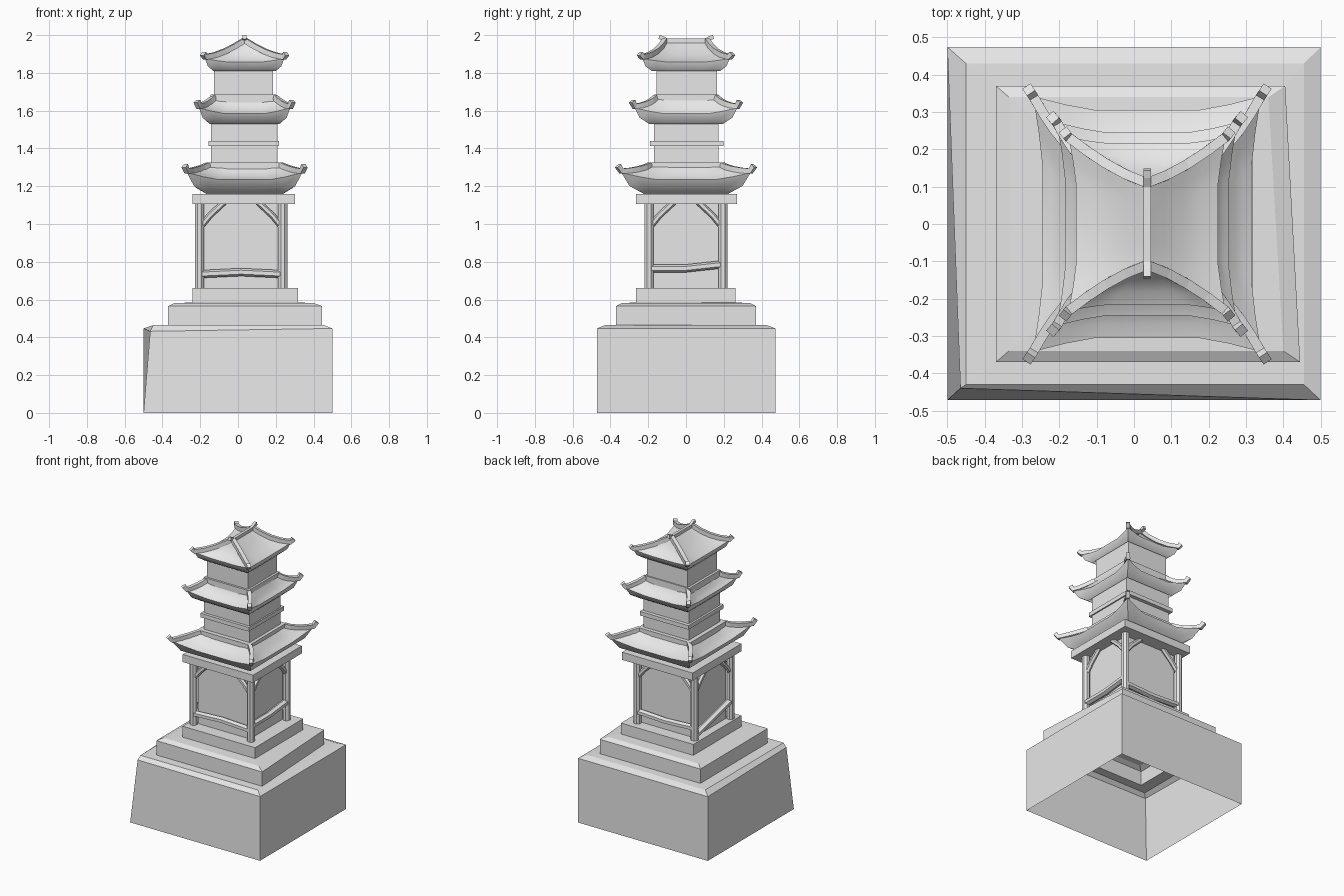
import bpy, bmesh, math
from mathutils import Vector

if "Cube" in bpy.data.objects:
    bpy.data.objects.remove(bpy.data.objects["Cube"], do_unlink=True)

GREY = (0.8, 0.8, 0.8, 1.0)
stone = bpy.data.materials.new("light_grey_stone")
stone.use_nodes = True
stone.diffuse_color = GREY
stone.node_tree.nodes["Principled BSDF"].inputs["Base Color"].default_value = GREY

CX = 0.035  # tower axis, slightly off the plinth centre


def finish(bm, name, smooth=False):
    bmesh.ops.remove_doubles(bm, verts=bm.verts, dist=0.0005)
    bmesh.ops.recalc_face_normals(bm, faces=bm.faces)
    mesh = bpy.data.meshes.new(name)
    bm.to_mesh(mesh)
    bm.free()
    mesh.materials.append(stone)
    obj = bpy.data.objects.new(name, mesh)
    bpy.context.collection.objects.link(obj)
    if smooth:
        bpy.ops.object.select_all(action='DESELECT')
        obj.select_set(True)
        bpy.context.view_layer.objects.active = obj
        bpy.ops.object.shade_smooth_by_angle(angle=math.radians(35))
    return obj


def loft(name, rings, cap_end=False, cap_start=False, smooth=False):
    bm = bmesh.new()
    loops = [[bm.verts.new(p) for p in ring] for ring in rings]
    n = len(loops[0])
    for a, b in zip(loops, loops[1:]):
        for i in range(n):
            j = (i + 1) % n
            bm.faces.new((a[i], a[j], b[j], b[i]))
    if cap_start:
        bm.faces.new(loops[0][::-1])
    if cap_end:
        bm.faces.new(loops[-1])
    return finish(bm, name, smooth)


def rect(x0, x1, y0, y1, z):
    return [Vector(p) for p in ((x0, y0, z), (x1, y0, z), (x1, y1, z), (x0, y1, z))]


def block(name, x0, x1, y0, y1, z0, z1):
    return loft(name, [rect(x0, x1, y0, y1, z0), rect(x0, x1, y0, y1, z1)], True, True)


def sweep(name, path, w, h, sides=4):
    """Beam of polygonal section along a path that is never vertical."""
    pts = [Vector(p) for p in path]
    rings = []
    for i, p in enumerate(pts):
        d = (pts[min(i + 1, len(pts) - 1)] - pts[max(i - 1, 0)]).normalized()
        side = d.cross(Vector((0, 0, 1))).normalized()
        up = side.cross(d)
        r = 0.5 / math.cos(math.pi / sides)
        ring = []
        for k in range(sides):
            a = math.tau * (k + 0.5) / sides
            ring.append(p + side * (w * r * math.cos(a)) + up * (h * r * math.sin(a)))
        rings.append(ring)
    return loft(name, rings, True, True, smooth=sides > 4)


# Hollow stepped plinth, open underneath, with one leaning corner
plinth = [
    rect(-0.5, 0.5, -0.472, 0.474, 0),
    rect(-0.5, 0.5, -0.472, 0.474, 0.447),
    rect(-0.45, 0.455, -0.43, 0.43, 0.464),
    rect(-0.37, 0.445, -0.37, 0.37, 0.465),
    rect(-0.37, 0.445, -0.37, 0.37, 0.565),
    rect(-0.335, 0.40, -0.34, 0.34, 0.582),
    rect(-0.24, 0.318, -0.266, 0.262, 0.584),
    rect(-0.24, 0.318, -0.266, 0.262, 0.66),
]
plinth[1][0] = Vector((-0.465, -0.44, 0.432))
for step in plinth[3:6]:
    step[2].x -= 0.04
loft("stepped_plinth", plinth, cap_end=True)

# Ground storey: walls, posts, cap beam
block("ground_walls", -0.185, 0.217, -0.178, 0.178, 0.65, 1.12)
block("cap_beam", -0.24, 0.302, -0.266, 0.27, 1.107, 1.16)
PX, PY = (-0.204, 0.237), (-0.196, 0.196)
for x, sx in zip(PX, ("right", "left")):
    for y, sy in zip(PY, ("front", "back")):
        post = [[Vector((x + 0.026 * math.cos(a), y + 0.026 * math.sin(a), z))
                 for a in (math.tau * (k + 0.5) / 8 for k in range(8))]
                for z in (0.655, 1.11)]
        loft(f"{sy}_{sx}_post", post, True, True, smooth=True)

# Diagonal braces and low rails on each side
corners = [Vector((PX[0], PY[0], 0)), Vector((PX[1], PY[0], 0)),
           Vector((PX[1], PY[1], 0)), Vector((PX[0], PY[1], 0))]
rails = {"front": (0.735, 0.745, 0.735), "left": (0.765, 0.765, 0.785),
         "back": (0.74, 0.73, 0.74), "right": (0.69, 0.735, 0.78)}
for i, (side, heights) in enumerate(rails.items()):
    a, b = corners[i], corners[(i + 1) % 4]
    for tag, p, q in (("start", a, b), ("end", b, a)):
        run = (q - p).normalized()
        path = [p + run * s + Vector((0, 0, z))
                for s, z in ((0.01, 0.99), (0.055, 1.045), (0.13, 1.115))]
        sweep(f"{side}_brace_{tag}", path, 0.028, 0.028, 6)
    path = [a.lerp(b, t) + Vector((0, 0, z)) for t, z in zip((0.03, 0.5, 0.97), heights)]
    sweep(f"{side}_rail", path, 0.04, 0.036, 6)

# Upper storeys with collars
block("lower_collar", -0.172, 0.23, -0.2, 0.2, 1.285, 1.325)
block("middle_storey", -0.143, 0.208, -0.17, 0.173, 1.32, 1.55)
block("middle_belt", -0.157, 0.217, -0.19, 0.198, 1.412, 1.44)
block("upper_collar", -0.145, 0.2, -0.17, 0.172, 1.64, 1.685)
block("top_storey", -0.128, 0.185, -0.156, 0.164, 1.68, 1.83)


def roof_ring(mid, corner):
    """Four-sided ring whose corners sweep out and up: mid/corner = (half x, half y, z)."""
    steps = (-1, -0.72, -0.45, 0.45, 0.72)
    ring = []
    for side in range(4):
        for t in steps:
            w = max(0, (abs(t) - 0.45) / 0.55) ** 1.25
            hx, hy, z = Vector(mid).lerp(Vector(corner), w)
            if side in (1, 3):
                x, y = hx, t * corner[1]
            else:
                x, y = t * corner[0], -hy
            if side > 1:
                x, y = -x, -y
            ring.append(Vector((CX + x, y, z)))
    return ring


def blend(a, b, fx, fy, fz):
    return tuple(p + (q - p) * f for p, q, f in zip(a, b, (fx, fy, fz)))


def roof(name, base, mid, corner, top, tip):
    rings = [(base, base),
             (blend(base, mid, 0.65, 0.65, 0.4), blend(base, corner, 0.65, 0.65, 0.38)),
             (mid, corner)]
    # Concave upper slope
    for f, fy, fz in ((0.25, 0.32, 0.12), (0.5, 0.6, 0.34), (0.75, 0.83, 0.64)):
        rings.append((blend(mid, top, f, fy, fz), blend(corner, top, f, fy, fz)))
    rings.append((top, top))
    loft(name, [roof_ring(m, c) for m, c in rings], smooth=True)
    # Hip ridges with upturned ends
    hip = [c for m, c in rings[:1:-1]]
    for sx, nx in ((-1, "right"), (1, "left")):
        for sy, ny in ((-1, "front"), (1, "back")):
            path = [(CX + sx * x, sy * y, z + 0.008) for x, y, z in hip]
            path.append((CX + sx * tip[0], sy * tip[1], tip[2]))
            sweep(f"{name}_{ny}_{nx}_ridge", path, 0.026, 0.028)


roof("lower_roof", (0.2, 0.22, 1.158), (0.28, 0.305, 1.235), (0.305, 0.342, 1.272),
     (0.19, 0.19, 1.305), (0.317, 0.36, 1.308))
roof("middle_roof", (0.185, 0.195, 1.53), (0.22, 0.245, 1.585), (0.242, 0.272, 1.615),
     (0.16, 0.16, 1.662), (0.253, 0.285, 1.65))
roof("top_roof", (0.165, 0.18, 1.81), (0.19, 0.215, 1.858), (0.21, 0.232, 1.876),
     (0.0, 0.11, 1.965), (0.22, 0.245, 1.902))

# Crowning ridge with raised ends
sweep("crown_ridge", [(CX, y, z) for y, z in ((-0.143, 1.99), (-0.125, 1.985), (-0.1, 1.97),
                                              (0.1, 1.97), (0.128, 1.985), (0.146, 1.99))],
      0.02, 0.022)
